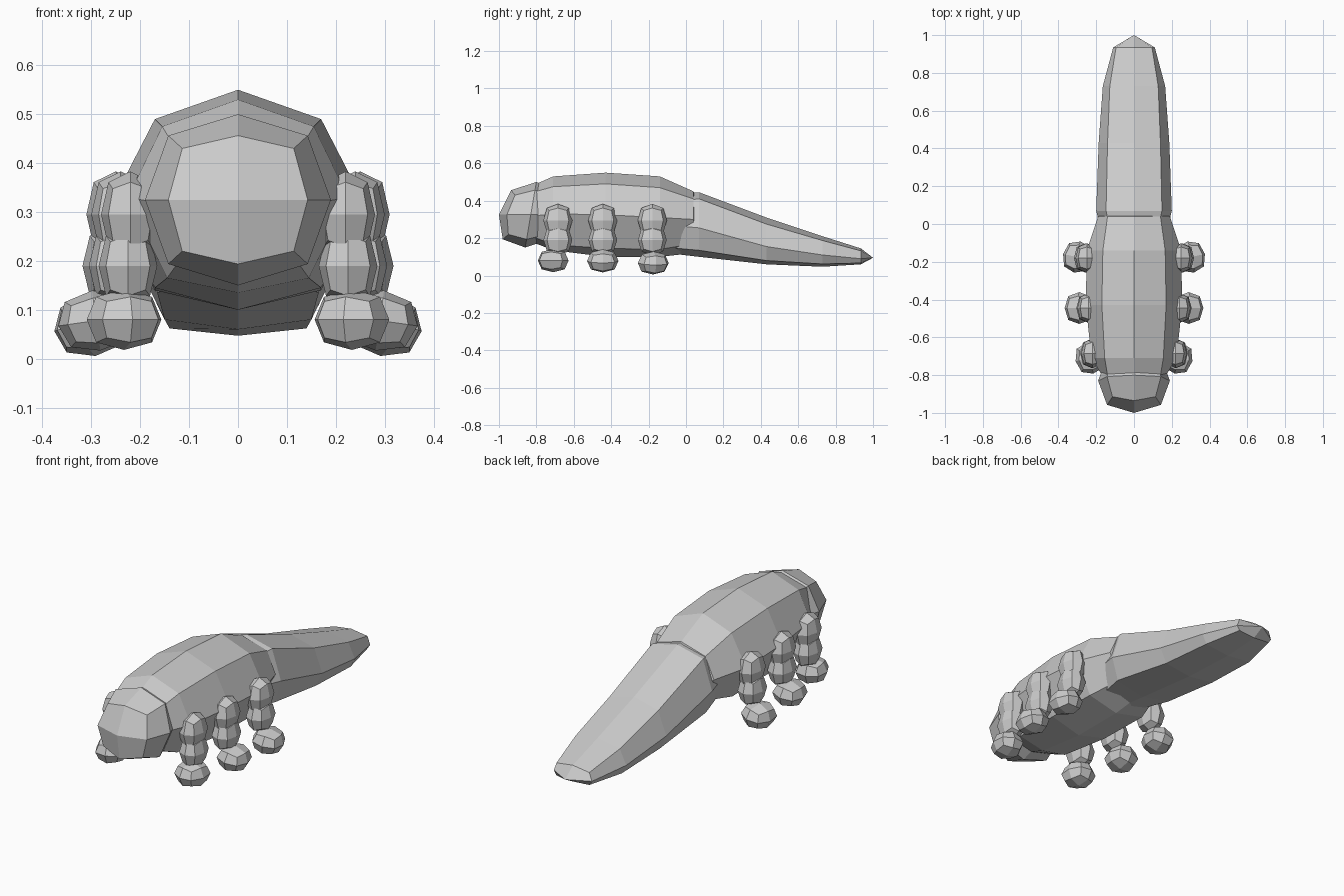
import bpy, bmesh
from math import radians
from mathutils import Vector, Matrix

if "Cube" in bpy.data.objects:
    bpy.data.objects.remove(bpy.data.objects["Cube"])


def finish(bm, name):
    bmesh.ops.recalc_face_normals(bm, faces=bm.faces[:])
    me = bpy.data.meshes.new(name)
    bm.to_mesh(me)
    bm.free()
    ob = bpy.data.objects.new(name, me)
    bpy.context.collection.objects.link(ob)
    return ob


def blob(name, center, half, tilt=(0, 0, 0), shear=0.0):
    """Rounded cube with 24 flat faces; half = half sizes."""
    bm = bmesh.new()
    bmesh.ops.create_cube(bm, size=2)
    bmesh.ops.subdivide_edges(bm, edges=bm.edges[:], cuts=1, use_grid_fill=True)
    factor = {1: 1.0, 2: 0.75, 3: 0.6}
    rot = (Matrix.Rotation(radians(tilt[2]), 3, 'Z') @ Matrix.Rotation(radians(tilt[1]), 3, 'Y')
           @ Matrix.Rotation(radians(tilt[0]), 3, 'X'))
    for v in bm.verts:
        f = factor[sum(abs(c) > 0.5 for c in v.co)]
        p = Vector([c * f * h for c, h in zip(v.co, half)])
        p.y += shear * p.z
        v.co = rot @ p + Vector(center)
    return finish(bm, name)


def loft(name, rings, tips):
    """Eight-sided rings along y: y, mid/upper/lower half width, five heights top to bottom."""
    bm = bmesh.new()
    loops = []
    for y, w, u, l, zt, zu, zm, zl, zb in rings:
        pts = [(0, zt), (u, zu), (w, zm), (l, zl), (0, zb), (-l, zl), (-w, zm), (-u, zu)]
        loops.append([bm.verts.new((x, y, z)) for x, z in pts])
    for a, b in zip(loops, loops[1:]):
        for i in range(8):
            j = (i + 1) % 8
            bm.faces.new((a[i], a[j], b[j], b[i]))
    # each end closes with four quads around a tip
    for ring, (y, z) in zip((loops[0], loops[-1]), tips):
        c = bm.verts.new((0, y, z))
        for i in range(0, 8, 2):
            bm.faces.new((c, ring[i], ring[i + 1], ring[(i + 2) % 8]))
    return finish(bm, name)


# head
blob("head", (0, -0.83, 0.325), (0.19, 0.17, 0.175), shear=0.17)

# body
loft("body", [
    (-0.80, .17, .14, .12, .49, .45, .32, .20, .17),
    (-0.71, .225, .155, .145, .53, .475, .33, .165, .135),
    (-0.43, .255, .17, .17, .55, .49, .325, .145, .10),
    (-0.14, .25, .165, .17, .53, .47, .31, .14, .10),
    (0.04, .19, .14, .12, .45, .41, .30, .17, .12),
], [(-0.84, .33), (0.1, .29)])

# tail
loft("tail", [
    (-0.10, .16, .11, .12, .43, .39, .27, .15, .12),
    (0.07, .20, .148, .165, .445, .41, .255, .135, .10),
    (0.43, .187, .14, .15, .31, .275, .155, .08, .06),
    (0.73, .165, .128, .14, .21, .187, .11, .062, .047),
    (0.935, .11, .095, .095, .145, .132, .09, .067, .06),
], [(-0.15, .27), (1.0, .095)])

# legs: thigh x, shank x, foot x, thigh y, foot y, foot z
legs = {
    "front": (.220, .225, .233, -.685, -.710, .080),
    "middle": (.240, .245, .290, -.445, -.445, .078),
    "rear": (.250, .258, .300, -.180, -.175, .067),
}
for label, (tx, sx, fx, ty, fy, fz) in legs.items():
    for side, s in (("left", -1), ("right", 1)):
        blob(f"{label}_{side}_thigh", (s * tx, ty, .295), (.06, .078, .088))
        blob(f"{label}_{side}_shank", (s * sx, ty, .190), (.06, .077, .082))
        splay = 0 if label == "front" else 8
        turn = {"front": -12, "middle": 0, "rear": 12}[label]
        blob(f"{label}_{side}_foot", (s * fx, fy, fz), (.078, .084, .062),
             tilt=(0, s * splay, s * turn))
